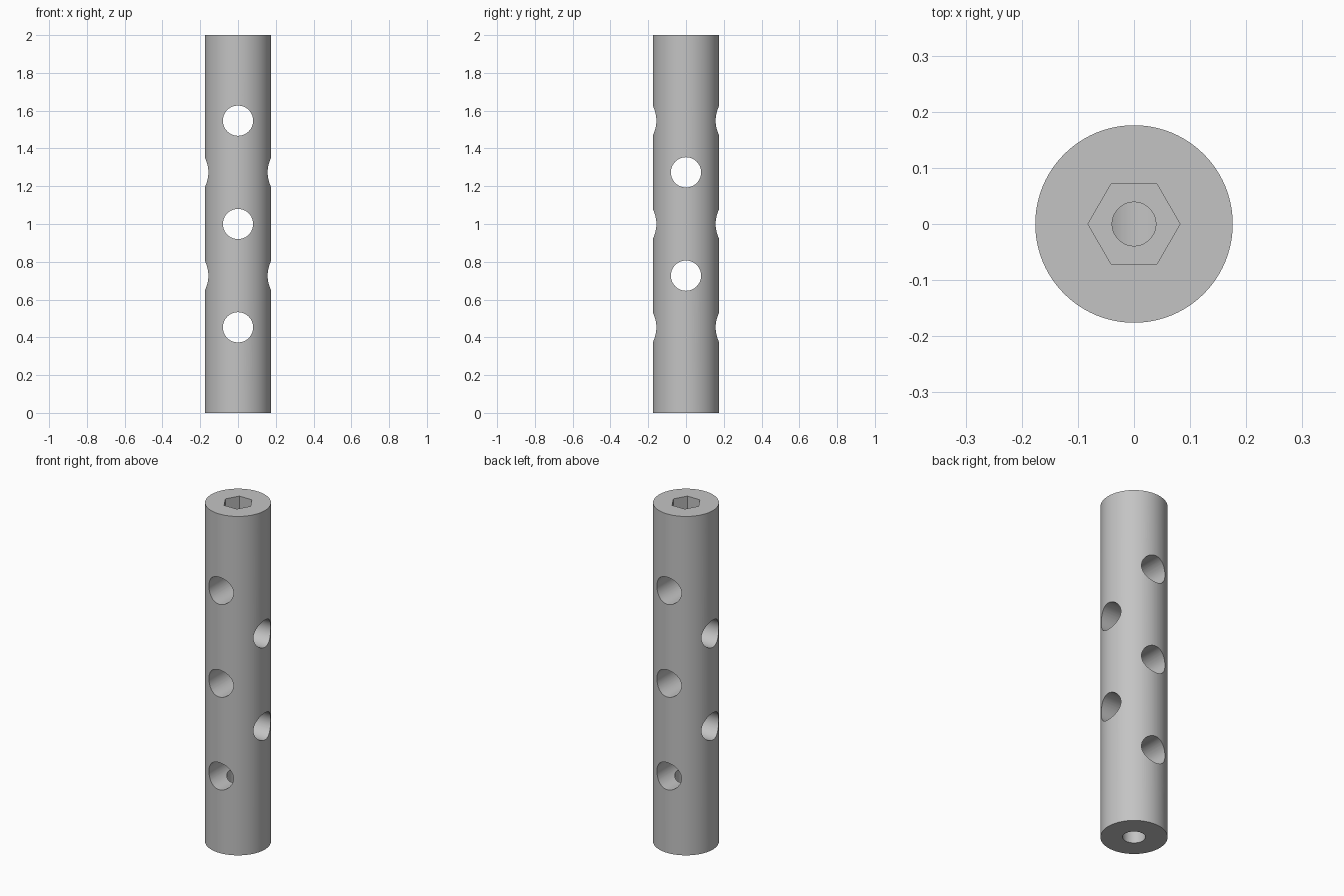
import bpy
import math

cube = bpy.data.objects.get("Cube")
if cube:
    bpy.data.objects.remove(cube, do_unlink=True)

RADIUS, HEIGHT = 0.176, 2.0
HOLE_RADIUS, PITCH = 0.08, 0.2735

steel = bpy.data.materials.new("grey_metal")
steel.use_nodes = True
colour = (0.55, 0.55, 0.55, 1)
steel.diffuse_color = colour
steel.node_tree.nodes["Principled BSDF"].inputs["Base Color"].default_value = colour


def cylinder(name, radius, depth, location, rotation=(0, 0, 0), sides=64):
    bpy.ops.mesh.primitive_cylinder_add(vertices=sides, radius=radius, depth=depth,
                                        location=location, rotation=rotation)
    obj = bpy.context.object
    obj.name = name
    obj.data.materials.append(steel)
    return obj


def bore(name, radius, bottom, top, sides=48, turn=0):
    return cylinder(name, radius, top - bottom, (0, 0, (bottom + top) / 2),
                    (0, 0, turn), sides)


# Round rod
rod = cylinder("rod", RADIUS, HEIGHT, (0, 0, HEIGHT / 2), sides=96)

# Cross holes, alternating between front-to-back and side-to-side
cutters = []
for i in range(-2, 3):
    z = HEIGHT / 2 + i * PITCH
    turn = (math.pi / 2, 0, 0) if i % 2 == 0 else (0, math.pi / 2, 0)
    cutters.append(cylinder("cross_hole_cutter", HOLE_RADIUS, 0.6, (0, 0, z), turn))

# Hex socket and narrow bore from the top, wider bore from the bottom
cutters.append(bore("hex_socket_cutter", 0.082, 1.86, 2.1, 6, math.pi / 6))
cutters.append(bore("top_bore_cutter", 0.039, HEIGHT / 2 + 2 * PITCH, 1.9))
cutters.append(bore("bottom_bore_cutter", 0.06, -0.1, HEIGHT / 2 - 2 * PITCH))

for cutter in cutters:
    cutter.hide_render = True
    cut = rod.modifiers.new(cutter.name, "BOOLEAN")
    cut.operation = "DIFFERENCE"
    cut.solver = "EXACT"
    cut.object = cutter

# Apply the cuts, then remove the cutters
bpy.ops.object.select_all(action="DESELECT")
rod.select_set(True)
bpy.context.view_layer.objects.active = rod
for cut in list(rod.modifiers):
    bpy.ops.object.modifier_apply(modifier=cut.name)
for cutter in cutters:
    bpy.data.objects.remove(cutter, do_unlink=True)

bpy.ops.object.shade_smooth_by_angle(angle=math.radians(30))
